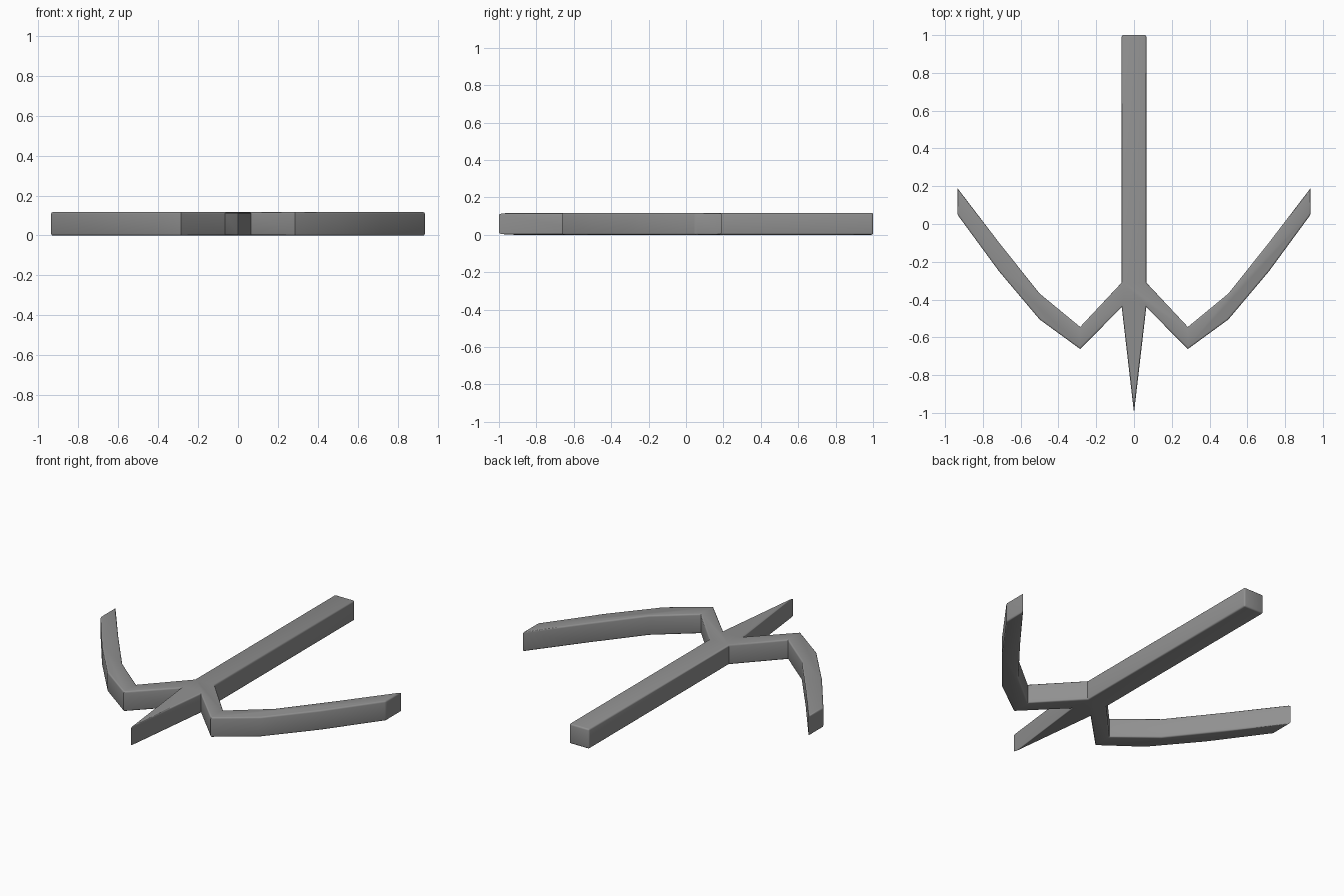
import bpy, bmesh, math

if "Cube" in bpy.data.objects:
    bpy.data.objects.remove(bpy.data.objects["Cube"])

HEIGHT = 0.117
BEVEL = 0.009

# Right half of the outline: shaft top, inner edge of the arm, outer edge back to the hub
half = [
    (0.065, 1.0), (0.065, -0.31), (0.285, -0.545), (0.50, -0.368),
    (0.715, -0.098), (0.935, 0.19), (0.935, 0.05), (0.715, -0.25),
    (0.50, -0.505), (0.285, -0.662), (0.065, -0.44),
]
# Full outline: right half, spike tip, mirrored left half
outline = half + [(0, -1.0)] + [(-x, y) for x, y in reversed(half)]

# Flat body extruded upward
bm = bmesh.new()
base = bm.faces.new([bm.verts.new((x, y, 0)) for x, y in outline])
result = bmesh.ops.extrude_face_region(bm, geom=[base], use_keep_orig=True)
for item in result["geom"]:
    if isinstance(item, bmesh.types.BMVert):
        item.co.z = HEIGHT
bmesh.ops.recalc_face_normals(bm, faces=bm.faces)


# Fine rounding along the rims, the shaft end and the outer arm ends
def is_rounded(edge):
    a, b = (v.co for v in edge.verts)
    if abs(a.z - b.z) < 1e-6:
        return True
    return a.y > 0.9 or 0 < a.y < 0.1


bmesh.ops.bevel(bm, geom=[e for e in bm.edges if is_rounded(e)], offset=BEVEL,
                offset_type='OFFSET', segments=3, profile=0.5,
                affect='EDGES', clamp_overlap=True)

mesh = bpy.data.meshes.new("forked_hook")
bm.to_mesh(mesh)
bm.free()
hook = bpy.data.objects.new("forked_hook", mesh)
bpy.context.collection.objects.link(hook)

# Dark grey metal
metal = bpy.data.materials.new("dark_grey_metal")
metal.diffuse_color = (0.28, 0.28, 0.28, 1)
metal.use_nodes = True
metal.node_tree.nodes["Principled BSDF"].inputs["Base Color"].default_value = metal.diffuse_color
mesh.materials.append(metal)

# Smooth the gentle bends, keep the hard corners
bpy.context.view_layer.objects.active = hook
hook.select_set(True)
bpy.ops.object.shade_smooth_by_angle(angle=math.radians(35))
